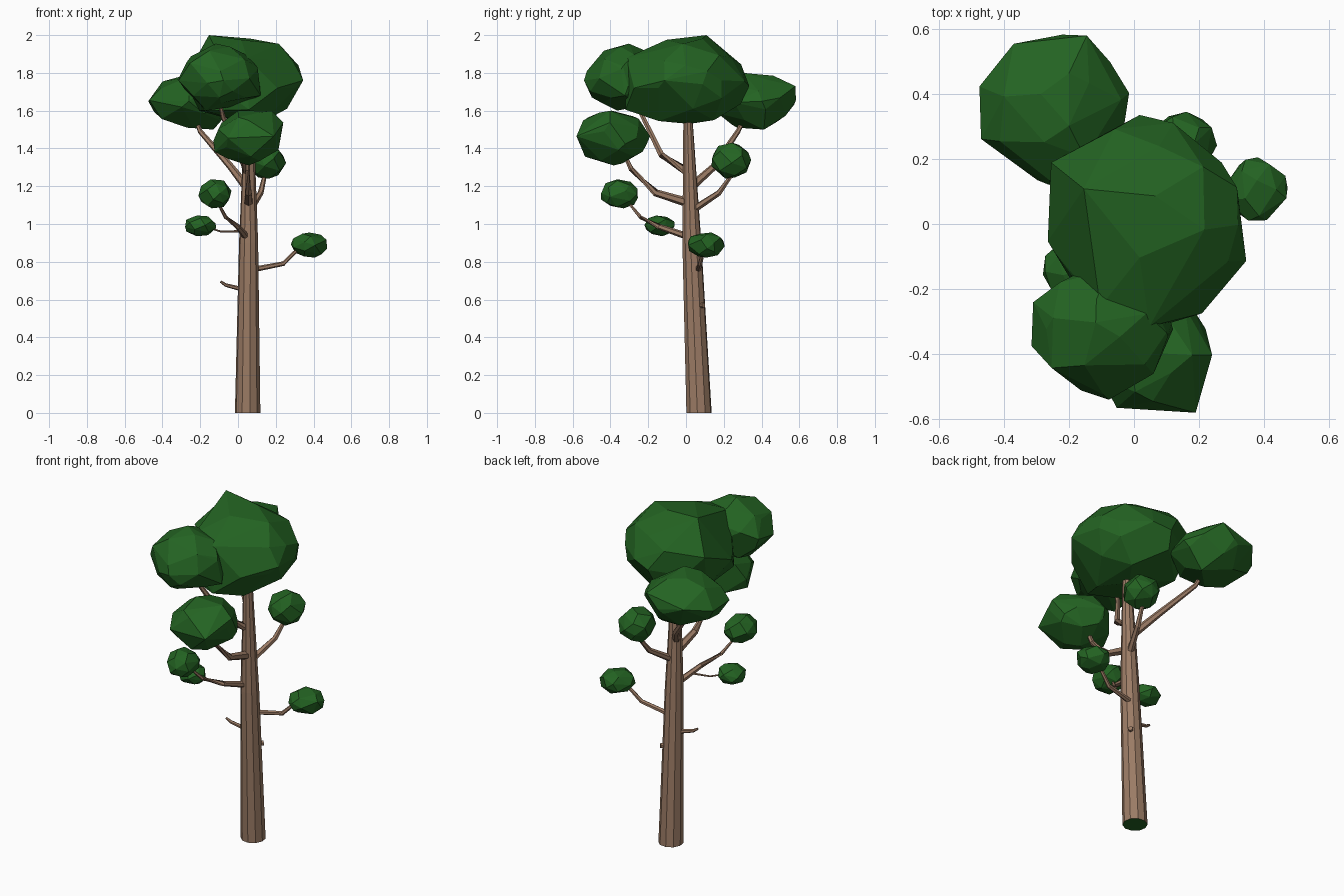
import bpy, bmesh, math, random
from mathutils import Vector

random.seed(4)


def material(name, rgb):
    m = bpy.data.materials.new(name)
    m.diffuse_color = (*rgb, 1)
    return m


BARK = material("bark", (0.33, 0.2, 0.13))
LEAF = material("leaf", (0.017, 0.125, 0.016))


def finish(name, bm, *mats):
    bmesh.ops.recalc_face_normals(bm, faces=bm.faces[:])
    me = bpy.data.meshes.new(name)
    bm.to_mesh(me)
    bm.free()
    for m in mats:
        me.materials.append(m)
    ob = bpy.data.objects.new(name, me)
    bpy.context.collection.objects.link(ob)
    return ob


def tube(name, path, radii, sides, base_slot=0):
    """Tapered faceted tube along a path of points."""
    pts = [Vector(p) for p in path]
    bm = bmesh.new()
    rings = []
    for i, p in enumerate(pts):
        d = (pts[min(i + 1, len(pts) - 1)] - pts[max(i - 1, 0)]).normalized()
        if sides > 8:
            d = Vector((0, 0, 1))
        u = d.cross(Vector((0.13, 0.99, 0.05)) if abs(d.y) < 0.8 else Vector((1, 0, 0))).normalized()
        v = d.cross(u)
        rings.append([bm.verts.new(p + radii[i] * (u * math.cos(a) + v * math.sin(a)))
                      for a in (math.tau * k / sides for k in range(sides))])
    for r, s in zip(rings, rings[1:]):
        for k in range(sides):
            j = (k + 1) % sides
            bm.faces.new((r[k], r[j], s[j], s[k]))
    bm.faces.new(rings[0]).material_index = base_slot
    bm.faces.new(rings[-1])
    return finish(name, bm, BARK, LEAF)


def clump(name, lo, hi, peaks=(), n=30):
    """Faceted foliage: hull of jittered ellipsoid points plus chosen peaks, fitted to a box."""
    lo, hi = Vector(lo), Vector(hi)
    c, h = (lo + hi) / 2, (hi - lo) / 2
    pts = [Vector(p) for p in peaks]
    turn = random.uniform(0, 6)
    for i in range(n):
        z = 1 - 2 * (i + 0.5) / n
        a = i * 2.39996 + turn + random.uniform(-0.25, 0.25)
        r = math.sqrt(1 - z * z)
        k = random.uniform(0.93, 1.0)
        pts.append(c + Vector((h.x * r * math.cos(a), h.y * r * math.sin(a), h.z * z)) * k)
    mn = [min(p[i] for p in pts) for i in range(3)]
    mx = [max(p[i] for p in pts) for i in range(3)]
    bm = bmesh.new()
    for p in pts:
        bm.verts.new([lo[i] + (p[i] - mn[i]) / (mx[i] - mn[i]) * (hi[i] - lo[i]) for i in range(3)])
    bmesh.ops.convex_hull(bm, input=bm.verts[:])
    bmesh.ops.delete(bm, geom=[v for v in bm.verts if not v.link_faces], context='VERTS')
    bmesh.ops.dissolve_limit(bm, angle_limit=math.radians(8), verts=bm.verts[:], edges=bm.edges[:])
    return finish(name, bm, LEAF)


# Trunk, with a leaf-coloured underside
tube("trunk", [(0.051, 0.069, 0), (0.056, 0.031, 0.9), (0.058, 0.012, 1.5), (0.058, 0.01, 1.65)],
     [0.068, 0.051, 0.027, 0.018], 10, base_slot=1)

# Branches: path, base radius, tip radius
branches = {
    "branch_low_right": ([(0.06, 0.062, 0.755), (0.24, 0.075, 0.79), (0.30, 0.09, 0.85), (0.34, 0.1, 0.88)], 0.015, 0.007),
    "branch_front_left": ([(0.045, 0.02, 0.93), (0.0, -0.14, 0.985), (-0.065, -0.24, 1.035), (-0.11, -0.31, 1.12)], 0.019, 0.006),
    "twig_left": ([(0.015, -0.07, 0.962), (-0.09, -0.1, 0.96), (-0.17, -0.13, 0.985)], 0.006, 0.004),
    "branch_front": ([(0.055, 0.02, 1.11), (0.055, -0.16, 1.165), (0.05, -0.29, 1.29), (0.05, -0.34, 1.40)], 0.025, 0.009),
    "branch_upper_front": ([(0.05, 0.01, 1.275), (0.01, -0.13, 1.365), (-0.08, -0.23, 1.57), (-0.1, -0.28, 1.67)], 0.023, 0.008),
    "branch_back_right": ([(0.06, 0.03, 1.07), (0.12, 0.175, 1.165), (0.14, 0.235, 1.25), (0.15, 0.24, 1.32)], 0.02, 0.007),
    "branch_back_left": ([(0.05, 0.02, 1.19), (-0.04, 0.15, 1.305), (-0.2, 0.275, 1.49), (-0.24, 0.33, 1.6)], 0.024, 0.008),
    "stub_left": ([(0.04, 0.04, 0.65), (-0.065, 0.025, 0.677), (-0.092, 0.02, 0.695)], 0.013, 0.006),
    "stub_back": ([(0.06, 0.05, 0.565), (0.103, 0.093, 0.57)], 0.016, 0.014),
}
for name, (path, r0, r1) in branches.items():
    n = len(path) - 1
    tube(name, path, [r0 + (r1 - r0) * i / n for i in range(n + 1)], 6)

# Large foliage clumps, with peaks that shape their outlines
clump("foliage_crown", (-0.265, -0.32, 1.53), (0.345, 0.335, 2.0),
      [(-0.15, 0.11, 2.0), (0.02, -0.1, 1.975), (0.27, 0.19, 1.76), (0.32, 0.09, 1.74), (0.345, -0.11, 1.76),
       (0.21, -0.27, 1.72), (0.02, 0.335, 1.73), (-0.25, 0.19, 1.82), (-0.26, -0.05, 1.72), (-0.1, -0.25, 1.9),
       (0.06, -0.315, 1.605), (0.24, 0.0, 1.915), (0.05, 0.02, 1.53), (-0.17, -0.2, 1.6), (0.32, 0.0, 1.84),
       (0.26, 0.04, 1.61), (0.14, 0.15, 1.55), (0.0, 0.29, 1.635), (0.05, -0.31, 1.88), (0.08, 0.24, 1.88),
       (-0.2, 0.1, 1.6), (0.14, -0.14, 1.545)], 26)
clump("foliage_back_left", (-0.475, 0.12, 1.5), (-0.015, 0.582, 1.8),
      [(-0.22, 0.578, 1.655), (-0.145, 0.575, 1.73), (-0.37, 0.55, 1.68), (-0.475, 0.42, 1.65), (-0.47, 0.26, 1.655),
       (-0.26, 0.12, 1.65), (-0.015, 0.4, 1.65), (-0.13, 0.41, 1.5), (-0.27, 0.27, 1.51), (-0.3, 0.32, 1.77),
       (-0.2, 0.3, 1.8), (-0.2, 0.46, 1.785), (-0.22, 0.48, 1.54)], 24)
clump("foliage_front_left", (-0.315, -0.54, 1.6), (0.12, -0.12, 1.955),
      [(-0.315, -0.38, 1.76), (-0.31, -0.25, 1.78), (-0.12, -0.31, 1.955), (-0.08, -0.54, 1.76), (0.1, -0.35, 1.82),
       (0.115, -0.33, 1.68), (-0.17, -0.37, 1.6), (-0.27, -0.33, 1.86), (-0.1, -0.5, 1.67), (-0.02, -0.35, 1.92),
       (-0.1, -0.45, 1.89)], 26)
clump("foliage_front", (-0.13, -0.58, 1.31), (0.24, -0.19, 1.6),
      [(0.19, -0.575, 1.46), (-0.05, -0.56, 1.45), (0.24, -0.4, 1.53), (0.22, -0.32, 1.42), (-0.12, -0.4, 1.38),
       (0.18, -0.4, 1.59), (0.06, -0.38, 1.31), (0.05, -0.19, 1.46), (0.06, -0.54, 1.54), (0.07, -0.53, 1.355),
       (0.06, -0.23, 1.38), (0.08, -0.25, 1.55), (0.0, -0.4, 1.575)], 24)

# Small foliage clumps
clump("foliage_back_right", (0.065, 0.135, 1.24), (0.255, 0.345, 1.43), n=24)
clump("foliage_small_front", (-0.21, -0.45, 1.083), (-0.035, -0.255, 1.237), n=24)
clump("foliage_small_left", (-0.28, -0.22, 0.935), (-0.115, -0.06, 1.045), n=24)
clump("foliage_low_right", (0.28, 0.01, 0.822), (0.472, 0.205, 0.955), n=24)
